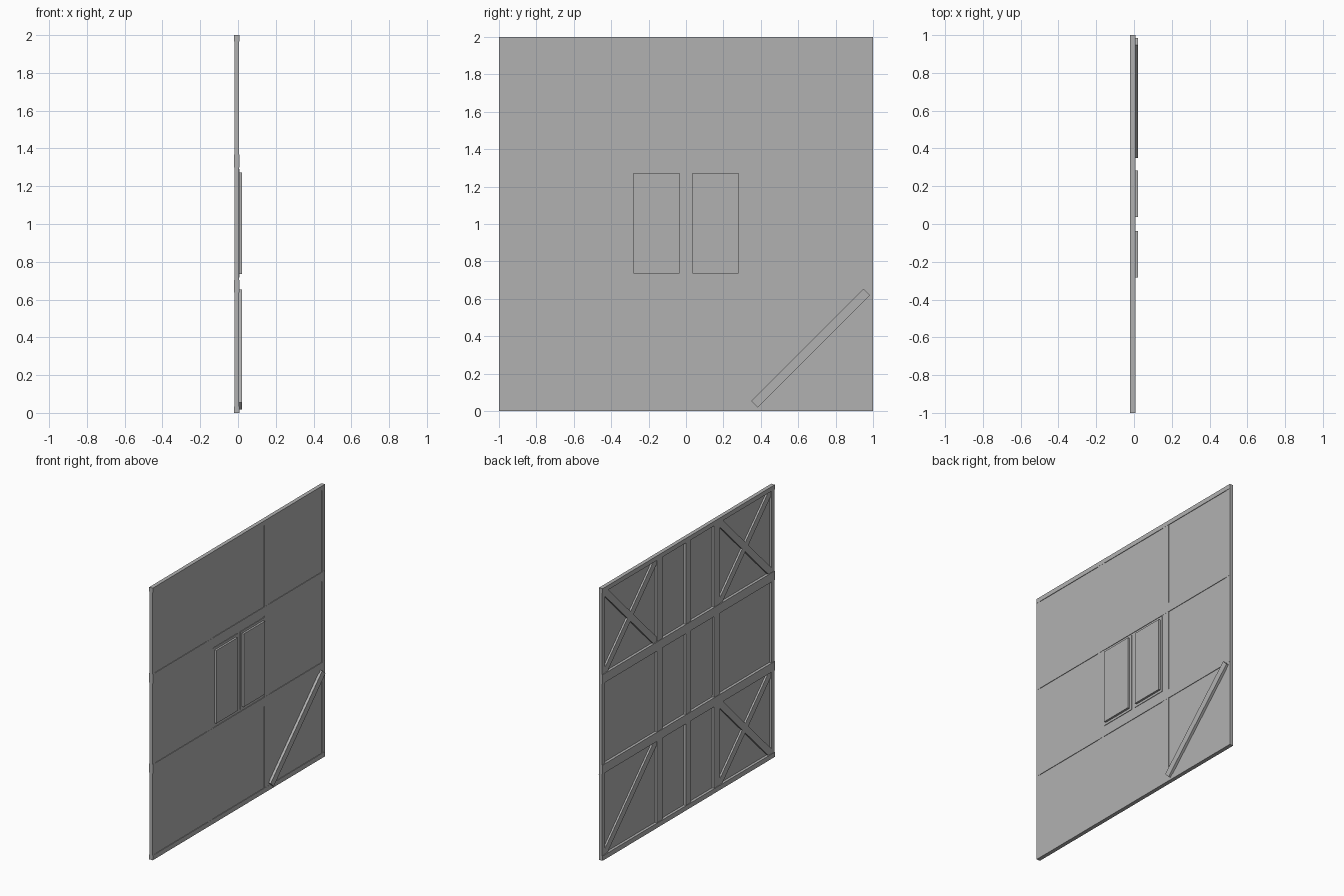
import bpy, math

if "Cube" in bpy.data.objects:
    bpy.data.objects.remove(bpy.data.objects["Cube"])

grey = bpy.data.materials.new("dark_grey")
grey.diffuse_color = (0.44, 0.44, 0.44, 1)
grey.use_nodes = True
grey.node_tree.nodes["Principled BSDF"].inputs["Base Color"].default_value = grey.diffuse_color

def box(name, x0, x1, y0, y1, z0, z1, rx=0.0):
    bpy.ops.mesh.primitive_cube_add(size=1, location=((x0+x1)/2, (y0+y1)/2, (z0+z1)/2))
    o = bpy.context.object
    o.name = name
    o.scale = (x1-x0, y1-y0, z1-z0)
    o.rotation_euler = (rx, 0, 0)
    o.data.materials.append(grey)
    return o

def brace(name, x0, x1, cy, cz, sign):
    # diagonal timber running corner to corner of a bay
    L, W = 0.60 * math.sqrt(2), 0.05
    return box(name, x0, x1, cy-L/2, cy+L/2, cz-W/2, cz+W/2, sign*math.pi/4)

# bay limits between timbers
ybays = [(-0.967, -0.367), (-0.30, 0.30), (0.365, 0.967)]
zbays = [(0.035, 0.637), (0.703, 1.30), (1.367, 1.967)]

# vertical posts and horizontal rails, standing proud on both faces
for y0, y1 in [(-1, -0.967), (-0.367, -0.30), (0.30, 0.365), (0.967, 1)]:
    box("post", -0.019, 0.006, y0, y1, 0, 2)
for z0, z1 in [(0, 0.035), (0.637, 0.703), (1.30, 1.367), (1.967, 2)]:
    box("rail", -0.022, 0.007, -1, 1, z0, z1)

# central studs behind the panels, and the divider between the windows
for z0, z1 in zbays:
    box("centre_stud", -0.019, 0.001, -0.03, 0.03, z0, z1)

# infill panels in every bay
for y0, y1 in ybays:
    for z0, z1 in zbays:
        box("infill_panel", -0.002, 0.003, y0, y1, z0, z1)

# pair of windows: surround and raised pane
for y0, y1 in [(-0.30, -0.018), (0.018, 0.30)]:
    box("window_surround", -0.006, 0.007, y0, y1, 0.718, 1.29)
    box("window_pane", -0.004, 0.022, y0+0.018, y1-0.018, 0.735, 1.272)

# crossed braces in the corner bays; one sits on the front face
for i in (0, 2):
    for j in (0, 2):
        cy, cz = sum(ybays[i])/2, sum(zbays[j])/2
        brace("brace_falling", -0.015, 0.001, cy, cz, -1)
        if (i, j) == (2, 0):
            brace("front_brace", 0.002, 0.022, cy, cz, 1)
        else:
            brace("brace_rising", -0.017, 0.001, cy, cz, 1)
